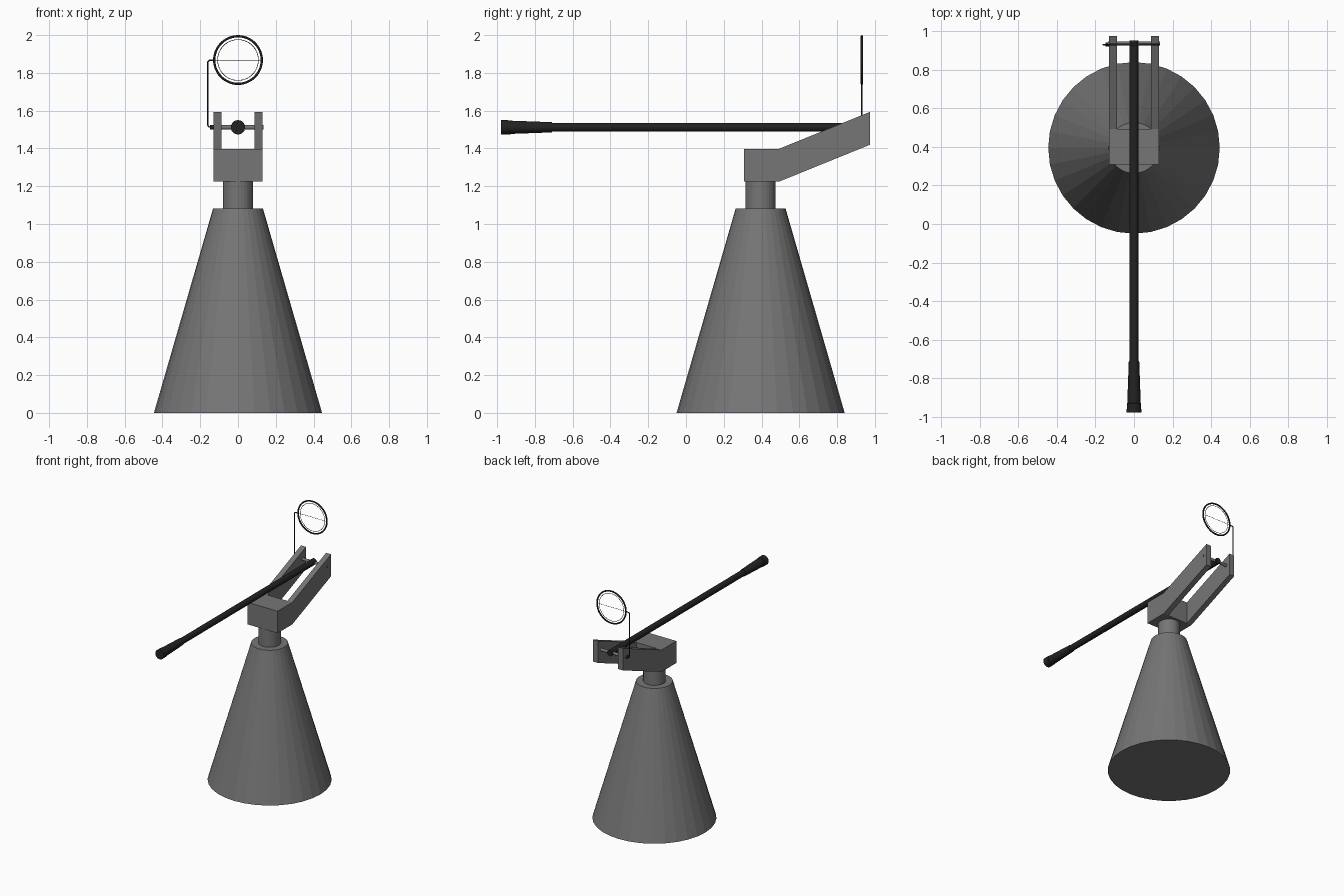
import bpy, bmesh, math
from mathutils import Vector

if "Cube" in bpy.data.objects:
    bpy.data.objects.remove(bpy.data.objects["Cube"])


def material(name, v):
    m = bpy.data.materials.new(name)
    m.diffuse_color = (v, v, v, 1)
    m.use_nodes = True
    m.node_tree.nodes["Principled BSDF"].inputs["Base Color"].default_value = m.diffuse_color
    return m


GREY = material("mount grey", 0.18)
BLACK = material("gun black", 0.016)


def finish(bm, name, mat, smooth=False):
    bmesh.ops.recalc_face_normals(bm, faces=bm.faces)
    me = bpy.data.meshes.new(name)
    bm.to_mesh(me)
    bm.free()
    ob = bpy.data.objects.new(name, me)
    bpy.context.collection.objects.link(ob)
    me.materials.append(mat)
    if smooth:
        bpy.ops.object.select_all(action='DESELECT')
        ob.select_set(True)
        bpy.context.view_layer.objects.active = ob
        bpy.ops.object.shade_smooth_by_angle(angle=math.radians(35))
    return ob


def turned(name, origin, axis, profile, sides, mat, smooth=False):
    """Solid of revolution: profile is (distance along axis, radius)."""
    bm = bmesh.new()
    rot = Vector((0, 0, 1)).rotation_difference(Vector(axis))
    rings = []
    for d, r in profile:
        rings.append([bm.verts.new(Vector(origin) + rot @ Vector((
            r * math.cos(2 * math.pi * i / sides),
            r * math.sin(2 * math.pi * i / sides), d))) for i in range(sides)])
    for a, b in zip(rings, rings[1:]):
        for i in range(sides):
            j = (i + 1) % sides
            bm.faces.new((a[i], a[j], b[j], b[i]))
    bm.faces.new(rings[0])
    bm.faces.new(rings[-1])
    return finish(bm, name, mat, smooth)


def side_plate(name, x0, x1, outline, mat):
    """Extrude a (y, z) outline from x0 to x1."""
    bm = bmesh.new()
    f = bm.faces.new([bm.verts.new((x0, y, z)) for y, z in outline])
    ext = bmesh.ops.extrude_face_region(bm, geom=[f])
    verts = [g for g in ext["geom"] if isinstance(g, bmesh.types.BMVert)]
    bmesh.ops.translate(bm, verts=verts, vec=(x1 - x0, 0, 0))
    return finish(bm, name, mat)


def wire(name, points, radius, mat, cyclic=False):
    cu = bpy.data.curves.new(name, 'CURVE')
    cu.dimensions = '3D'
    cu.bevel_depth = radius
    cu.bevel_resolution = 2
    cu.use_fill_caps = True
    sp = cu.splines.new('POLY')
    sp.points.add(len(points) - 1)
    for p, co in zip(sp.points, points):
        p.co = (*co, 1)
    sp.use_cyclic_u = cyclic
    cu.materials.append(mat)
    ob = bpy.data.objects.new(name, cu)
    bpy.context.collection.objects.link(ob)
    return ob


# Pedestal: cone and neck
CY = 0.395
turned("pedestal_cone", (0, CY, 0), (0, 0, 1), [(0, 0.445), (1.082, 0.132)], 32, GREY)
turned("pedestal_neck", (0, CY, 1.08), (0, 0, 1), [(0, 0.08), (0.15, 0.08)], 32, GREY)

# Cradle: block with two rising arms
side_plate("cradle_block", -0.131, 0.131,
           [(0.308, 1.224), (0.492, 1.224), (0.492, 1.398), (0.308, 1.398)], GREY)
for side, s in (("left", -1), ("right", 1)):
    side_plate("cradle_arm_" + side, s * 0.088, s * 0.131,
               [(0.492, 1.224), (0.975, 1.42), (0.975, 1.594), (0.492, 1.398)], GREY)

# Pivot pin between the arms
PY, PZ = 0.936, 1.512
turned("pivot_pin", (-0.135, PY, PZ), (1, 0, 0), [(0, 0.011), (0.27, 0.011)], 12, GREY)

# Barrel with a flared flash hider
turned("barrel", (0, 0, PZ), (0, 1, 0), [(-0.72, 0.0235), (0.952, 0.0235)], 24, BLACK, True)
turned("flash_hider", (0, 0, PZ), (0, 1, 0),
       [(-0.979, 0.038), (-0.93, 0.037), (-0.928, 0.035), (-0.71, 0.027)], 24, BLACK, True)

# Sight: bent stem, ring, thin inner ring and cross wire
SY, SZ, R = 0.931, 1.868, 0.126
wire("sight_stem", [(-0.125, SY, PZ), (-0.153, SY, PZ + 0.002), (-0.159, SY, PZ + 0.01),
                    (-0.159, SY, SZ - 0.01), (-0.153, SY, SZ - 0.002), (-R, SY, SZ)],
     0.004, BLACK)
turned("stem_knob", (-0.148, SY, PZ), (1, 0, 0), [(0, 0.011), (0.02, 0.011)], 12, BLACK)


def circle(r, n=48):
    return [(r * math.cos(2 * math.pi * i / n), SY, SZ + r * math.sin(2 * math.pi * i / n))
            for i in range(n)]


wire("sight_ring", circle(R), 0.006, BLACK, True)
wire("sight_inner_ring", circle(0.108), 0.0016, BLACK, True)
wire("sight_cross_wire", [(-R, SY, SZ), (R, SY, SZ)], 0.0012, BLACK)
